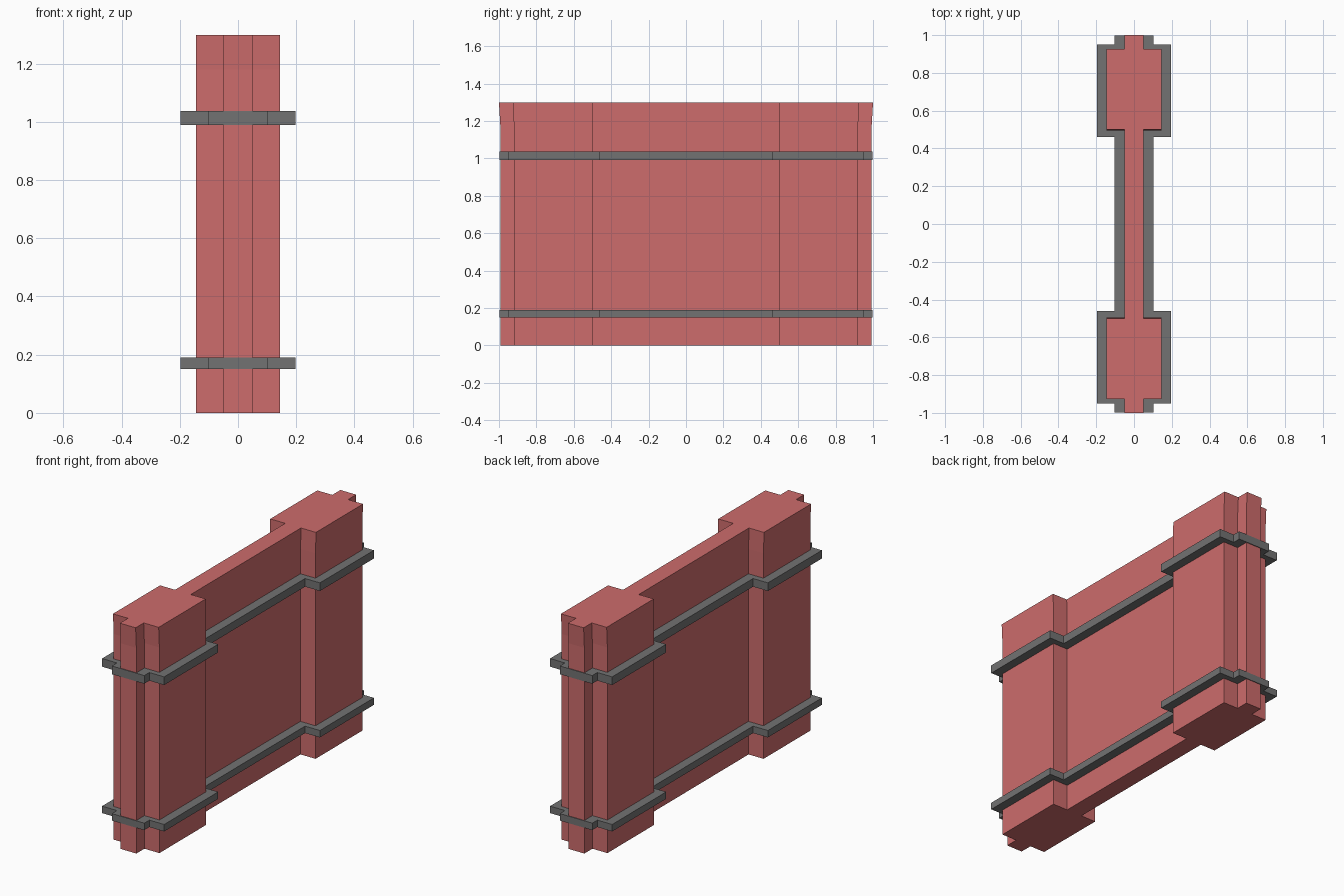
import bpy
import bmesh

cube = bpy.data.objects.get("Cube")
if cube:
    bpy.data.objects.remove(cube)


def material(name, rgb):
    m = bpy.data.materials.new(name)
    m.use_nodes = True
    m.diffuse_color = (*rgb, 1)
    m.node_tree.nodes["Principled BSDF"].inputs["Base Color"].default_value = (*rgb, 1)
    return m


red = material("soft red", (0.61, 0.15, 0.15))
grey = material("mid grey", (0.17, 0.17, 0.17))


def outline(end, shoulder, inner, narrow, wide):
    """Closed plan outline, mirrored from one quarter (counter-clockwise)."""
    quarter = [(narrow, inner), (wide, inner), (wide, shoulder),
               (narrow, shoulder), (narrow, end)]
    right = [(x, -y) for x, y in reversed(quarter)] + quarter
    return right + [(-x, y) for x, y in reversed(right)]


def ring(bm, plan, z, stretch=1):
    return [bm.verts.new((x, y * stretch, z)) for x, y in plan]


def bridge(bm, a, b):
    n = len(a)
    for i in range(n):
        j = (i + 1) % n
        bm.faces.new((a[i], a[j], b[j], b[i]))


def finish(bm, name, mat):
    bmesh.ops.recalc_face_normals(bm, faces=bm.faces)
    mesh = bpy.data.meshes.new(name)
    bm.to_mesh(mesh)
    bm.free()
    mesh.materials.append(mat)
    bpy.context.collection.objects.link(bpy.data.objects.new(name, mesh))


wall_plan = outline(0.993, 0.92, 0.496, 0.05, 0.145)
band_plan = outline(0.997, 0.951, 0.461, 0.103, 0.197)

# Wall with thick pillars near both ends, flaring slightly at the top
bm = bmesh.new()
levels = [ring(bm, wall_plan, 0), ring(bm, wall_plan, 1.18),
          ring(bm, wall_plan, 1.298, 1.007)]
for low, high in zip(levels, levels[1:]):
    bridge(bm, low, high)
bm.faces.new(levels[0][::-1])
bm.faces.new(levels[-1])
finish(bm, "wall", red)

# Bands wrapped around the wall
for name, z0, z1 in (("lower_band", 0.15, 0.19), ("upper_band", 0.99, 1.037)):
    bm = bmesh.new()
    loops = [ring(bm, band_plan, z0), ring(bm, band_plan, z1),
             ring(bm, wall_plan, z1, 0.998), ring(bm, wall_plan, z0, 0.998)]
    for k in range(4):
        bridge(bm, loops[k], loops[(k + 1) % 4])
    finish(bm, name, grey)
